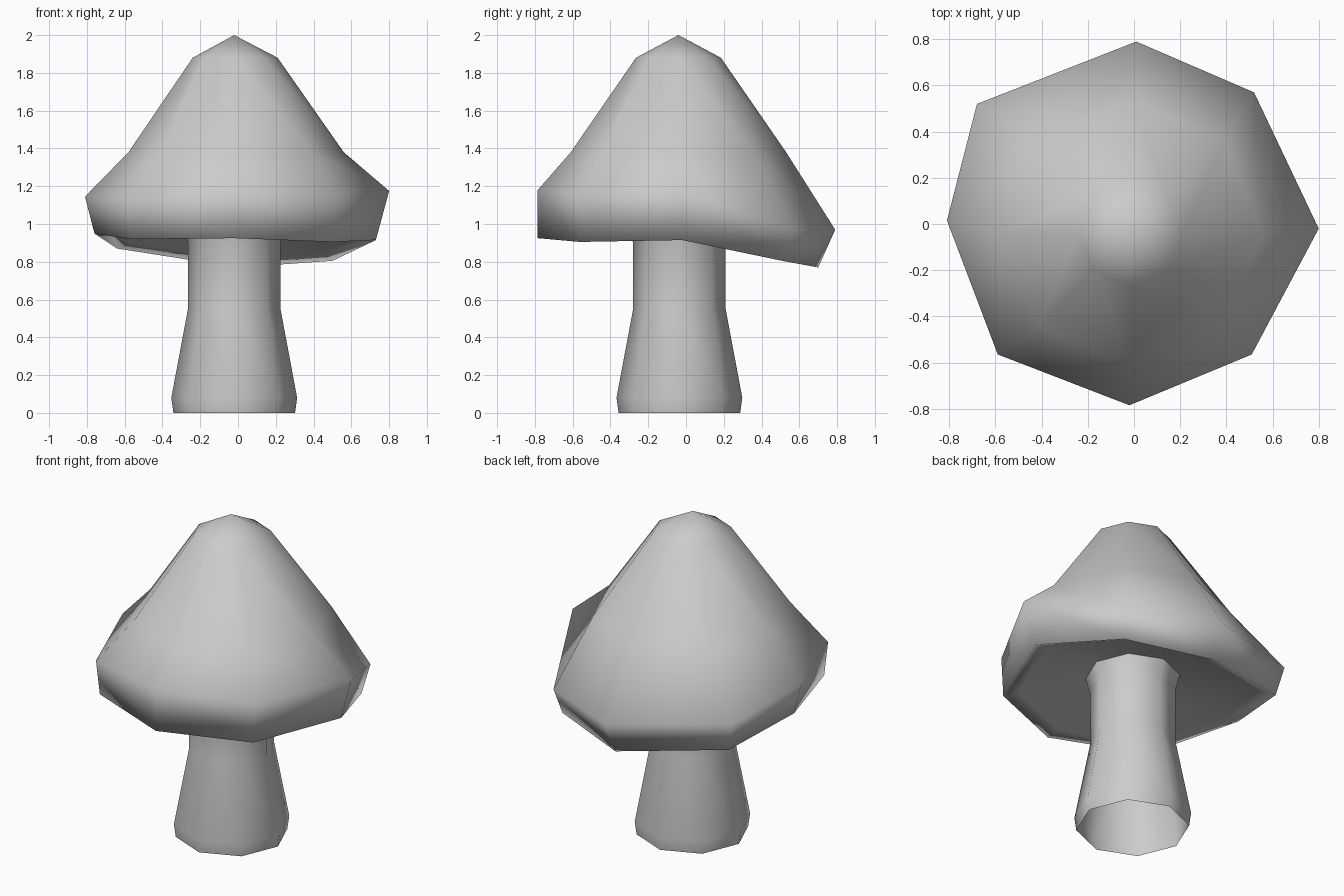
import bpy, bmesh
from math import sin, cos, pi

SIDES = 8

cube = bpy.data.objects.get("Cube")
if cube:
    bpy.data.objects.remove(cube, do_unlink=True)

grey = bpy.data.materials.new("plain grey")
grey.use_nodes = True
colour = (0.6, 0.6, 0.6, 1)
grey.diffuse_color = colour
grey.node_tree.nodes["Principled BSDF"].inputs["Base Color"].default_value = colour


def ring(radius, z, cx=-0.02, cy=-0.035):
    """Level octagon, starting at +x and running anticlockwise."""
    return [(cx + radius * cos(2 * pi * i / SIDES),
             cy + radius * sin(2 * pi * i / SIDES), z) for i in range(SIDES)]


def toward_axis(points, scale, z, keep):
    """Shrink a ring; keep is how much of its own unevenness in height remains."""
    return [(x * scale, y * scale, z + (pz - z) * keep) for x, y, pz in points]


def loft(name, rings, apex=None):
    """Bridge a stack of rings, top first, with an optional closing point."""
    bm = bmesh.new()
    rows = [[bm.verts.new(p) for p in r] for r in rings]
    for a, b in zip(rows, rows[1:]):
        for i in range(SIDES):
            j = (i + 1) % SIDES
            bm.faces.new((a[i], b[i], b[j], a[j]))
    if apex:
        tip = bm.verts.new(apex)
        for i in range(SIDES):
            bm.faces.new((tip, rows[0][i], rows[0][(i + 1) % SIDES]))
    for f in bm.faces:
        f.smooth = True
    mesh = bpy.data.meshes.new(name)
    bm.to_mesh(mesh)
    bm.free()
    mesh.materials.append(grey)
    obj = bpy.data.objects.new(name, mesh)
    bpy.context.collection.objects.link(obj)
    return obj


# Uneven rim of the cap: widest ring and the lower lip, drooping at the back
wide = [(0.80, -0.02, 1.175), (0.52, 0.57, 0.97), (0.01, 0.79, 0.97), (-0.68, 0.52, 1.05),
        (-0.81, 0.015, 1.145), (-0.59, -0.565, 1.13), (-0.02, -0.785, 1.18), (0.51, -0.565, 1.15)]
lip = [(0.73, -0.02, 0.915), (0.50, 0.51, 0.805), (0.0, 0.70, 0.77), (-0.64, 0.49, 0.87),
       (-0.76, 0.015, 0.95), (-0.57, -0.555, 0.92), (-0.02, -0.785, 0.925), (0.50, -0.56, 0.905)]

# Cap with its hollowed underside
loft("cap", [
    ring(0.225, 1.88, -0.015, -0.04),
    ring(0.57, 1.38, -0.01, -0.04),
    wide,
    lip,
    toward_axis(lip, 0.88, 0.96, 0.7),
    ring(0.27, 0.99),
], apex=(-0.02, -0.04, 2.0))

# Stalk, flared at the foot and open below
loft("stalk", [
    ring(0.27, 0.99),
    ring(0.245, 0.90),
    ring(0.245, 0.55),
    ring(0.333, 0.08),
    ring(0.322, 0.0),
])
